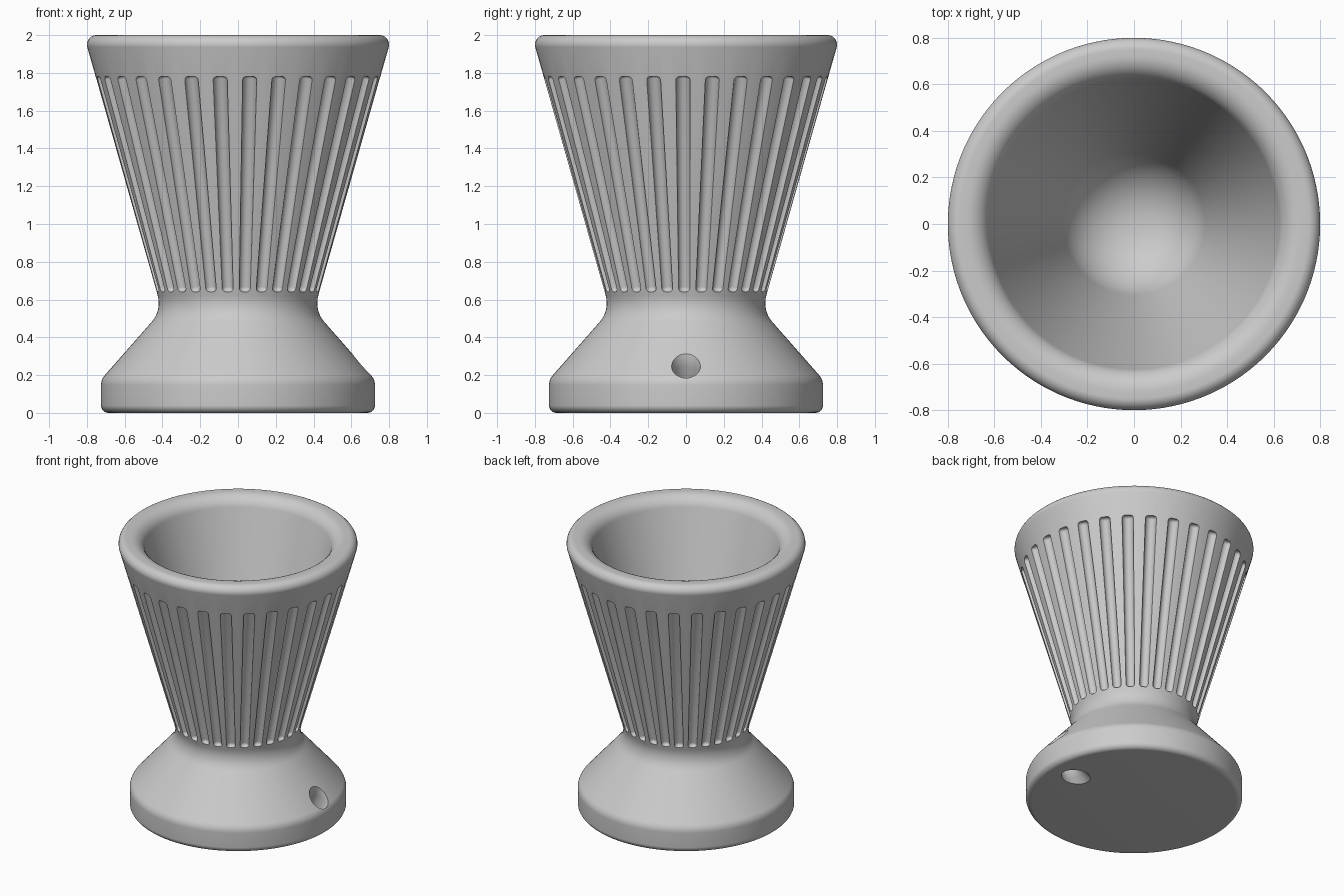
import bpy, bmesh, math
from mathutils import Vector, Matrix

if "Cube" in bpy.data.objects:
    bpy.data.objects.remove(bpy.data.objects["Cube"], do_unlink=True)


def rounded_profile(corners, steps):
    """Turn (radius, height, fillet) corners into profile points with arcs."""
    pts = [Vector((r, 0, z)) for r, z, f in corners]
    out = [pts[0]]
    for i in range(1, len(pts) - 1):
        p, fillet = pts[i], corners[i][2]
        a, b = (pts[i - 1] - p).normalized(), (pts[i + 1] - p).normalized()
        half = a.angle(b) / 2
        centre = p + (a + b).normalized() * fillet / math.sin(half)
        reach = fillet / math.tan(half)
        start, end = p + a * reach - centre, p + b * reach - centre
        out += [centre + start.lerp(end, k / steps).normalized() * fillet
                for k in range(steps + 1)]
    return out + [pts[-1]]


def lathe(bm, points, segments, matrix):
    """Add a closed turned solid to bm; the end points lie on the axis."""
    tips = [bm.verts.new(matrix @ p) for p in (points[0], points[-1])]
    rings = []
    for i in range(segments):
        turn = matrix @ Matrix.Rotation(i * math.tau / segments, 4, "Z")
        rings.append([bm.verts.new(turn @ p) for p in points[1:-1]])
    for i, here in enumerate(rings):
        after = rings[(i + 1) % segments]
        bm.faces.new((tips[0], after[0], here[0]))
        bm.faces.new((tips[1], here[-1], after[-1]))
        for k in range(len(here) - 1):
            bm.faces.new((here[k], after[k], after[k + 1], here[k + 1]))


def to_object(bm, name):
    bmesh.ops.recalc_face_normals(bm, faces=bm.faces)
    mesh = bpy.data.meshes.new(name)
    bm.to_mesh(mesh)
    bm.free()
    obj = bpy.data.objects.new(name, mesh)
    bpy.context.collection.objects.link(obj)
    return obj


# Cup body: base, waist, flared wall, thick rounded lip and round-bottomed bowl
bm = bmesh.new()
lathe(bm, rounded_profile([
    (0, 0, 0), (0.725, 0, 0.04), (0.725, 0.177, 0.08), (0.403, 0.543, 0.15),
    (0.816, 2, 0.05), (0.645, 2, 0.1), (0.243, 0.565, 0.3), (0, 0.565, 0),
], 8), 120, Matrix())
cup = to_object(bm, "cup")

# Flutes: tapered round-ended rods lying along the flared wall
FLUTES, PHASE = 30, 0.083
LOW, HIGH = Vector((0.433, 0, 0.64)), Vector((0.754, 0, 1.78))
length = (HIGH - LOW).length
rod = rounded_profile([(0, 0, 0), (0.03, 0, 0.02), (0.038, length, 0.02),
                       (0, length, 0)], 4)
lean = Matrix.Translation(LOW) @ Matrix.Rotation(
    math.atan2(HIGH.x - LOW.x, HIGH.z - LOW.z), 4, "Y")
bm = bmesh.new()
for i in range(FLUTES):
    turn = -math.pi / 2 + PHASE + i * math.tau / FLUTES
    lathe(bm, rod, 20, Matrix.Rotation(turn, 4, "Z") @ lean)
flutes = to_object(bm, "flute_cutter")

# Cord hole: slanted bore through the base with softly flared ends
under, above = Vector((0.53, 0, 0)), Vector((0.67, 0, 0.25))
axis = above - under
bore = [Vector((r, 0, z)) for r, z in (
    (0, -0.06), (0.11, -0.06), (0.085, 0), (0.075, 0.025), (0.07, 0.06),
    (0.07, 0.24), (0.074, 0.27), (0.083, 0.3), (0.1, 0.34), (0.1, 0.42), (0, 0.42))]
bm = bmesh.new()
lathe(bm, bore, 40, Matrix.Translation(under)
      @ Matrix.Rotation(math.atan2(axis.x, axis.z), 4, "Y"))
hole = to_object(bm, "hole_cutter")

# Cut the flutes and the hole out of the cup
bpy.ops.object.select_all(action="DESELECT")
cup.select_set(True)
bpy.context.view_layer.objects.active = cup
for cutter in (flutes, hole):
    cutter.hide_render = True
    mod = cup.modifiers.new(cutter.name, "BOOLEAN")
    mod.operation, mod.solver, mod.object = "DIFFERENCE", "MANIFOLD", cutter
    bpy.ops.object.modifier_apply(modifier=mod.name)
    bpy.data.objects.remove(cutter, do_unlink=True)

# Plain grey finish
grey = bpy.data.materials.new("plain_grey")
grey.use_nodes = True
colour = (0.6, 0.6, 0.6, 1)
grey.diffuse_color = colour
grey.node_tree.nodes["Principled BSDF"].inputs["Base Color"].default_value = colour
cup.data.materials.clear()
cup.data.materials.append(grey)
bpy.ops.object.shade_smooth_by_angle(angle=math.radians(30))
